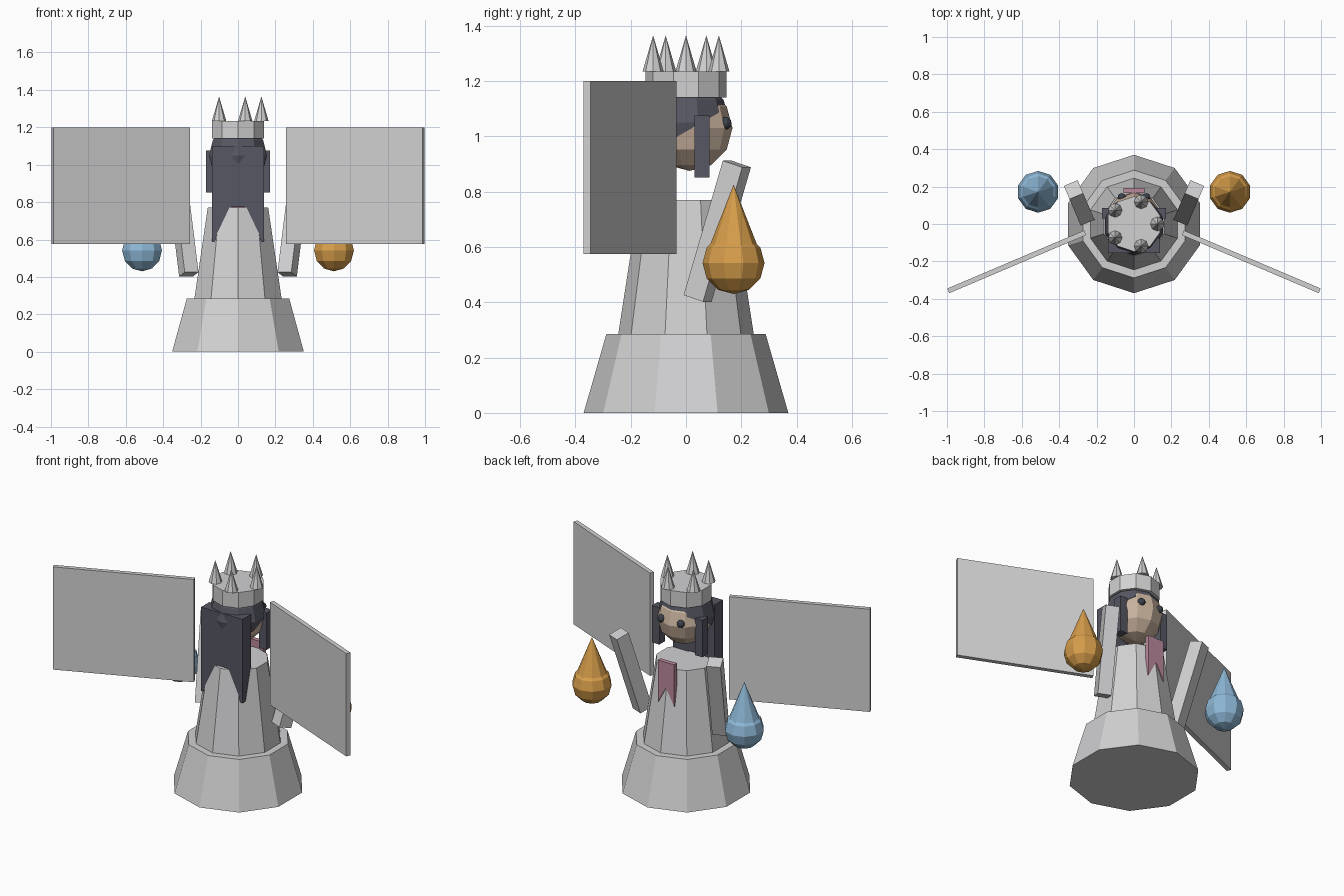
import bpy, bmesh
from math import radians, sin, cos, tau
from mathutils import Matrix, Vector

if "Cube" in bpy.data.objects:
    bpy.data.objects.remove(bpy.data.objects["Cube"])


def material(name, r, g, b):
    m = bpy.data.materials.new(name)
    m.use_nodes = True
    m.diffuse_color = (r, g, b, 1)
    m.node_tree.nodes["Principled BSDF"].inputs["Base Color"].default_value = (r, g, b, 1)
    return m


grey = material("pale grey", .64, .64, .65)
dark = material("dark slate hair", .095, .095, .125)
skin = material("skin", .60, .46, .35)
eye_mat = material("eye black", .045, .055, .07)
blue = material("sky blue", .27, .48, .68)
orange = material("amber orange", .68, .34, .07)
pink = material("dusty pink", .50, .25, .33)


def finish(name, bm, mat):
    bmesh.ops.recalc_face_normals(bm, faces=bm.faces)
    mesh = bpy.data.meshes.new(name)
    bm.to_mesh(mesh)
    bm.free()
    mesh.materials.append(mat)
    ob = bpy.data.objects.new(name, mesh)
    bpy.context.collection.objects.link(ob)
    return ob


def cone(name, mat, x, y, z0, z1, r0, r1, sides=10):
    bm = bmesh.new()
    bmesh.ops.create_cone(bm, cap_ends=True, segments=sides, radius1=r0, radius2=r1,
                          depth=z1 - z0, matrix=Matrix.Translation((x, y, (z0 + z1) / 2)))
    return finish(name, bm, mat)


def ball(name, mat, loc, r, rings=6, cut=None):
    bm = bmesh.new()
    bmesh.ops.create_uvsphere(bm, u_segments=10, v_segments=rings, radius=r,
                              matrix=Matrix.Translation(loc))
    if cut:  # keep only the part behind a plane
        bmesh.ops.bisect_plane(bm, geom=bm.verts[:] + bm.edges[:] + bm.faces[:],
                               plane_co=cut[0], plane_no=cut[1], clear_outer=True)
        bmesh.ops.holes_fill(bm, edges=bm.edges)
    return finish(name, bm, mat)


def box(name, mat, loc, size, tilt=0, turn=0):
    bm = bmesh.new()
    m = (Matrix.Translation(loc) @ Matrix.Rotation(radians(turn), 4, 'Z')
         @ Matrix.Rotation(radians(tilt), 4, 'X') @ Matrix.Diagonal((*size, 1)))
    bmesh.ops.create_cube(bm, size=1, matrix=m)
    return finish(name, bm, mat)


def plate(name, mat, outline, y0, y1):
    # Outline in x and z, extruded along y
    bm = bmesh.new()
    face = bm.faces.new([bm.verts.new((x, y0, z)) for x, z in outline])
    ext = bmesh.ops.extrude_face_region(bm, geom=[face])
    bmesh.ops.translate(bm, vec=(0, y1 - y0, 0),
                        verts=[v for v in ext["geom"] if isinstance(v, bmesh.types.BMVert)])
    return finish(name, bm, mat)


# Robe
cone("skirt", grey, 0, 0, 0, .285, .37, .288)
cone("torso", grey, 0, 0, .285, .77, .245, .17)

# Forked neckcloth on the chest
plate("neckcloth", pink, [(-.055, .815), (-.055, .56), (0, .66), (.055, .56), (.055, .815)],
      .165, .192)

# Head and hair
ball("head", skin, (0, .013, 1.03), .155)
ball("hair_cap", dark, (0, -.005, 1.05), .163,
     cut=(Vector((0, -.03, 1.0)), Vector((0, .5, -.87))))
plate("back_hair", dark, [(-.14, 1.1), (-.14, .59), (-.125, .59), (-.035, .775),
                          (.035, .775), (.125, .59), (.14, .59), (.14, 1.1)], -.155, -.075)

# Crown with a ring of spikes
cone("crown_band", grey, 0, 0, 1.14, 1.235, .147, .147)
for i in range(5):
    a = tau * i / 5
    cone("crown_spike", grey, .125 * cos(a), .125 * sin(a), 1.235, 1.365, .038, 0, 8)

# Paired parts
for side, s, drop_mat in (("left", 1, orange), ("right", -1, blue)):
    ball(side + "_eye", eye_mat, (s * .065, .142, 1.047), .023)
    box(side + "_hair_lock", dark, (s * .145, .058, .963), (.05, .055, .225))
    box(side + "_arm", grey, (s * .293, .113, .657), (.08, .08, .51), -17.6, s * -23)
    box(side + "_wing", grey, (s * .627, -.202, .8875), (.795, .027, .625), 0, s * -23)
    ball(side + "_drop", drop_mat, (s * .513, .172, .542), .112)
    cone(side + "_drop_tip", drop_mat, s * .513, .172, .59, .825, .092, 0)
